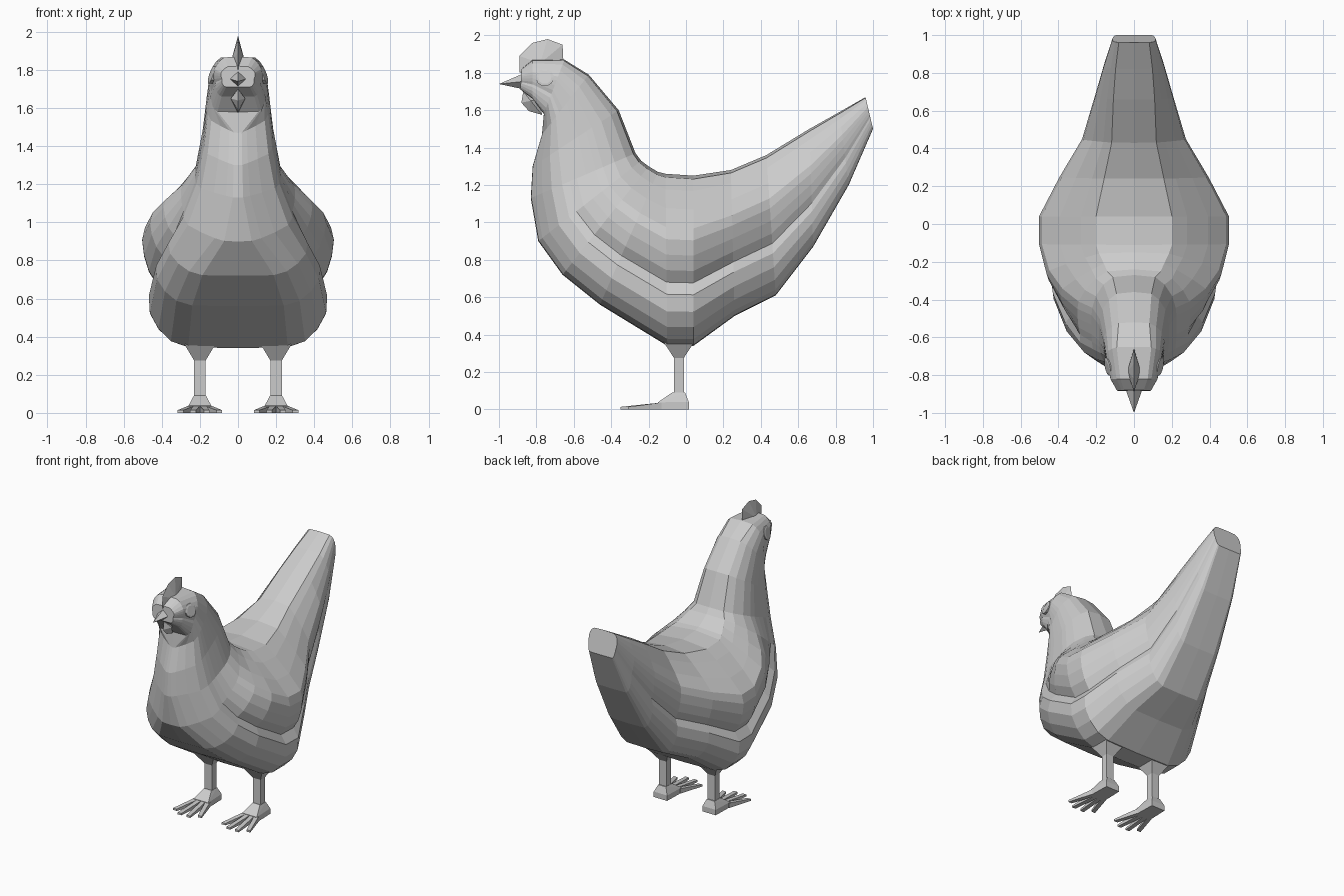
import bpy, bmesh, math

grey = bpy.data.materials.new("light grey")
grey.diffuse_color = (0.6, 0.6, 0.6, 1)


def finish(name, bm):
    bmesh.ops.recalc_face_normals(bm, faces=bm.faces)
    me = bpy.data.meshes.new(name)
    bm.to_mesh(me)
    bm.free()
    me.materials.append(grey)
    ob = bpy.data.objects.new(name, me)
    bpy.context.collection.objects.link(ob)
    return ob


def loft(name, rings):
    """Skin closed rings of equal length and cap both ends."""
    bm = bmesh.new()
    vs = [[bm.verts.new(p) for p in r] for r in rings]
    n = len(vs[0])
    for a, b in zip(vs, vs[1:]):
        for i in range(n):
            j = (i + 1) % n
            bm.faces.new((a[i], a[j], b[j], b[i]))
    bm.faces.new(vs[0])
    bm.faces.new(vs[-1])
    return finish(name, bm)


def hull(name, pts):
    """Faceted solid wrapped around a few points."""
    bm = bmesh.new()
    vs = [bm.verts.new(p) for p in pts]
    res = bmesh.ops.convex_hull(bm, input=vs)
    bmesh.ops.delete(bm, geom=list({v for v in res["geom_interior"] + res["geom_unused"]
                                    if isinstance(v, bmesh.types.BMVert)}), context='VERTS')
    return finish(name, bm)


# Body: ribs fanning from face, down the neck, along the wings to the tail
# half cross-section: position along rib, width factor at neck / wing / tail
profile = [
    (0.00, 0.00, 0.00, 0.00),
    (0.02, 0.50, 0.40, 0.70),
    (0.09, 0.72, 0.56, 0.86),
    (0.20, 0.90, 0.78, 0.96),
    (0.31, 0.98, 0.97, 1.00),
    (0.38, 1.00, 1.00, 1.00),
    (0.47, 1.00, 0.98, 1.00),
    (0.56, 1.00, 0.93, 0.99),
    (0.63, 0.99, 0.85, 0.97),
    (0.70, 0.97, 0.93, 0.96),
    (0.80, 0.86, 0.92, 0.94),
    (0.89, 0.56, 0.83, 0.92),
    (0.96, 0.28, 0.70, 0.87),
    (0.995, 0.12, 0.52, 0.80),
    (1.00, 0.00, 0.00, 0.00),
]
# rib: top y, top z, bottom y, bottom z, half width, section kind (0 neck, 1 wing, 2 tail)
ribs = [
    (-0.88, 1.82, -0.885, 1.71, 0.090, 1.6),
    (-0.82, 1.87, -0.82, 1.66, 0.125, 1.6),
    (-0.65, 1.87, -0.76, 1.58, 0.150, 1.7),
    (-0.52, 1.79, -0.77, 1.47, 0.163, 0),
    (-0.36, 1.60, -0.82, 1.30, 0.185, 0),
    (-0.27, 1.37, -0.83, 1.13, 0.225, 0),
    (-0.24, 1.33, -0.79, 0.90, 0.300, 0.3),
    (-0.20, 1.30, -0.66, 0.72, 0.390, 0.9),
    (-0.15, 1.27, -0.46, 0.56, 0.462, 1),
    (-0.11, 1.26, -0.10, 0.34, 0.503, 1),
    (0.04, 1.25, 0.04, 0.34, 0.503, 1),
    (0.24, 1.28, 0.26, 0.50, 0.395, 1),
    (0.43, 1.36, 0.48, 0.61, 0.275, 1.1),
    (0.66, 1.50, 0.68, 0.87, 0.210, 1.4),
    (0.82, 1.59, 0.87, 1.20, 0.160, 1.7),
    (0.96, 1.67, 1.00, 1.50, 0.115, 2),
]
rings = []
for ty, tz, by, bz, w, kind in ribs:
    half = []
    for t, neck, wing, tail in profile:
        f = neck + (wing - neck) * kind if kind <= 1 else wing + (tail - wing) * (kind - 1)
        half.append((w * f, ty + (by - ty) * t, tz + (bz - tz) * t))
    rings.append(half + [(-x, y, z) for x, y, z in half[-2:0:-1]])
loft("body", rings)

# Beak
hull("beak", [(0, -1.0, 1.74), (0.05, -0.86, 1.755), (-0.05, -0.86, 1.755),
              (0, -0.86, 1.80), (0, -0.86, 1.71)])

# Comb: thin wedge with a sharp top edge
hull("comb", [(0, -0.89, 1.80), (0, -0.89, 1.89), (0, -0.82, 1.96), (0, -0.74, 1.98),
              (0, -0.66, 1.95), (0, -0.655, 1.85), (0.035, -0.78, 1.85), (-0.035, -0.78, 1.85)])

# Wattle
hull("wattle", [(0, -0.87, 1.70), (0, -0.88, 1.64), (0, -0.84, 1.595), (0, -0.77, 1.575),
                (0, -0.78, 1.66), (0.038, -0.83, 1.65), (-0.038, -0.83, 1.65)])

for s, side in ((1, "right"), (-1, "left")):
    # Eye: shallow disc on the cheek
    def eye_ring(x, r):
        return [(s * (x - 0.3 * r * math.sin(a) + 0.2 * r * math.cos(a)),
                 -0.755 + r * math.cos(a), 1.775 + r * math.sin(a))
                for a in (math.tau * i / 10 for i in range(10))]
    loft(side + "_eye", [eye_ring(0.11, 0.048), eye_ring(0.141, 0.048), eye_ring(0.145, 0.035)])

    # Leg: flared thigh and thin shank; z, half width x, half depth y
    leg = []
    for z, rx, ry in ((0.40, 0.09, 0.10), (0.35, 0.075, 0.075), (0.275, 0.03, 0.026),
                      (0.08, 0.03, 0.026)):
        leg.append([(s * 0.2 + rx * cx, -0.038 + ry * cy, z) for cx, cy in
                    ((1, -1), (-1, -1), (-1, 1), (1, 1))])
    loft(side + "_leg", leg)

    # Foot: sloping wedge from ankle to toes
    hull(side + "_foot", [(s * 0.2 + d * x, y, z) for d in (-1, 1) for x, y, z in
                          ((0.032, -0.075, 0.09), (0.032, -0.005, 0.09),
                           (0.055, 0.015, 0.04), (0.06, -0.15, 0.038),
                           (0.055, 0.015, 0), (0.06, -0.15, 0))])

    # Four toes fanning forward
    for i, (x0, x1, y1) in enumerate(((-0.045, -0.102, -0.31), (-0.016, -0.036, -0.35),
                                      (0.016, 0.036, -0.35), (0.045, 0.102, -0.31))):
        pts = []
        for x, y, h, w in ((x0, -0.13, 0.037, 0.017), (x1, y1, 0.014, 0.015)):
            pts += [(s * 0.2 + x + d * w, y, z) for d in (-1, 1) for z in (0, h)]
        hull(f"{side}_toe_{i + 1}", pts)
